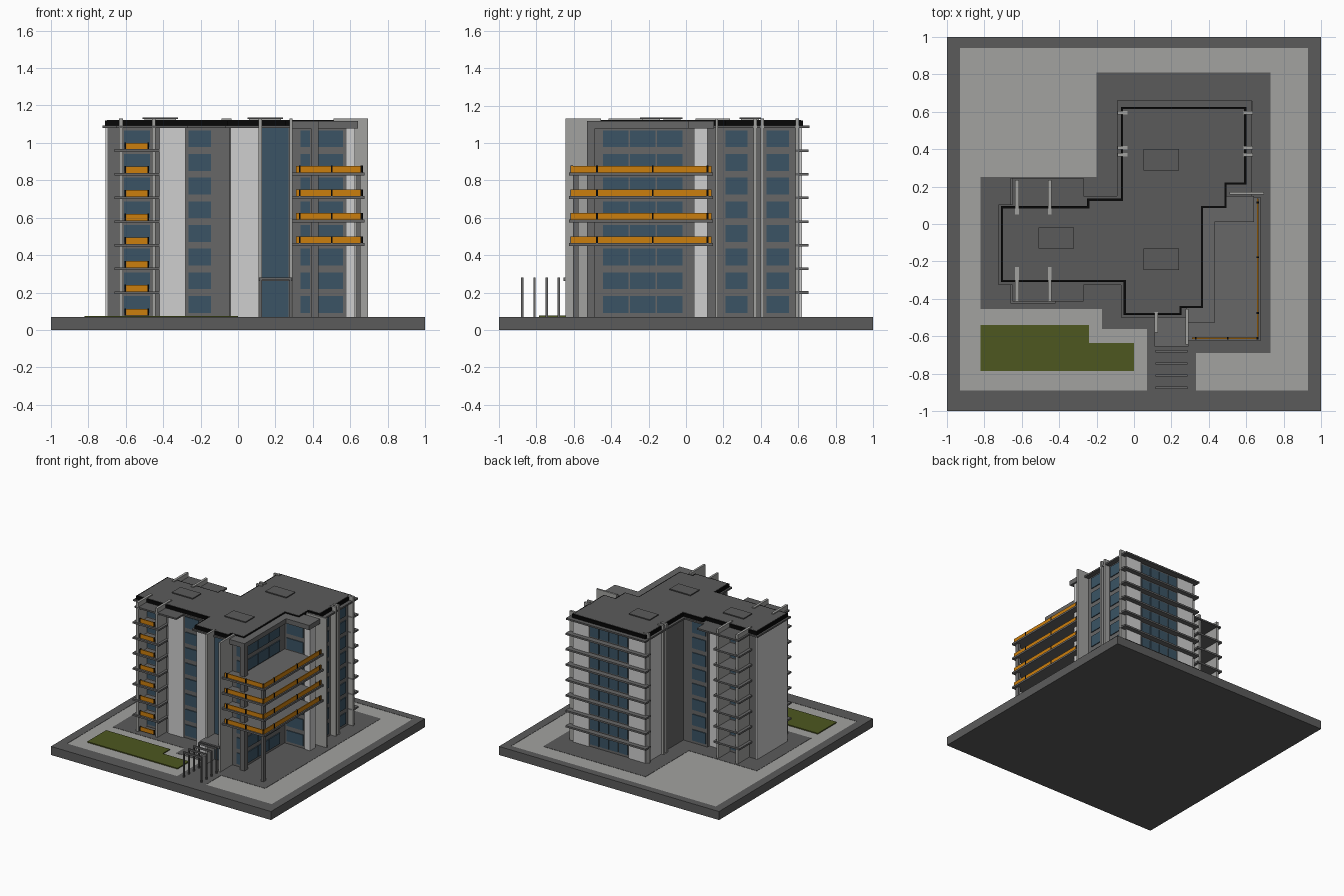
import bpy, bmesh

if "Cube" in bpy.data.objects:
    bpy.data.objects.remove(bpy.data.objects["Cube"])


def material(name, r, g, b):
    m = bpy.data.materials.new(name)
    m.diffuse_color = (r, g, b, 1)
    m.use_nodes = True
    m.node_tree.nodes["Principled BSDF"].inputs["Base Color"].default_value = m.diffuse_color
    return m


DARK = material("dark_grey", .105, .105, .105)
WALL = material("wall_grey", .135, .135, .135)
LIGHT = material("light_grey", .36, .36, .35)
WHITE = material("white", .62, .62, .62)
GLASS = material("blue_glass", .043, .088, .128)
ORANGE = material("orange", .6, .21, .004)
BLACK = material("black", .002, .002, .002)
GREEN = material("grass_green", .075, .095, .014)


def finish(name, bm, mat):
    bmesh.ops.recalc_face_normals(bm, faces=bm.faces)
    me = bpy.data.meshes.new(name)
    bm.to_mesh(me)
    bm.free()
    me.materials.append(mat)
    ob = bpy.data.objects.new(name, me)
    bpy.context.collection.objects.link(ob)
    return ob


def boxes(name, mat, items):
    """One object from boxes given as x0, x1, y0, y1, z0, z1."""
    bm = bmesh.new()
    for x0, x1, y0, y1, z0, z1 in items:
        vs = bmesh.ops.create_cube(bm, size=1)["verts"]
        for v in vs:
            v.co = ((x0 + x1) / 2 + v.co.x * (x1 - x0),
                    (y0 + y1) / 2 + v.co.y * (y1 - y0),
                    (z0 + z1) / 2 + v.co.z * (z1 - z0))
    return finish(name, bm, mat)


def prism(name, mat, pts, z0, z1):
    """Vertical extrusion of a plan outline."""
    bm = bmesh.new()
    f = bm.faces.new([bm.verts.new((x, y, z0)) for x, y in pts])
    up = bmesh.ops.extrude_face_region(bm, geom=[f])["geom"]
    for v in up:
        if isinstance(v, bmesh.types.BMVert):
            v.co.z = z1
    return finish(name, bm, mat)


G = .07                                   # ground level
TOP = 1.08                                # top of walls
STEP = .1265                              # storey height
SILLS = [.977 - STEP * i for i in range(8)]
SLABS = [.952 - STEP * i for i in range(7)]


def plate(axis, plane, a, b, z0, z1, t=.007):
    """Thin plate on a wall; t is signed outward."""
    p, q = sorted((plane - .002 * (1 if t > 0 else -1), plane + t))
    return (a, b, p, q, z0, z1) if axis == "y" else (p, q, a, b, z0, z1)


def windows(name, axis, plane, a, b, n, t):
    """Column of windows on all storeys, n panes wide."""
    gap = .008
    w = (b - a - gap * (n - 1)) / n
    boxes(name, GLASS, [plate(axis, plane, a + i * (w + gap), a + i * (w + gap) + w, z, z + .09, t)
                        for z in SILLS for i in range(n)])


# Ground: plinth, pavement, apron, lawn
boxes("base_slab", DARK, [(-1, 1, -1, 1, 0, .066)])
boxes("pavement", LIGHT, [(-.93, .93, -.89, .94, .06, .068)])
prism("apron", DARK, [(-.82, .25), (-.2, .25), (-.2, .81), (.73, .81), (.73, -.69), (.33, -.69),
                      (.33, -.895), (.07, -.895), (.07, -.56), (-.17, -.56), (-.17, -.455),
                      (-.82, -.455)], .06, G)
rim = [(-1, 1, -1, -.89), (-1, 1, .94, 1), (-1, -.93, -.89, .94), (.93, 1, -.89, .94)]
boxes("base_border", DARK, [(*r, .06, G) for r in rim])
prism("lawn", GREEN, [(-.82, -.54), (-.24, -.54), (-.24, -.635), (0, -.635), (0, -.785),
                      (-.82, -.785)], .06, .076)

# Main walls
prism("building_walls", WALL, [(-.7, .085), (-.28, .085), (-.28, .12), (-.06, .12), (-.06, .61),
                               (.59, .61), (.59, .12), (.59, .05), (.39, .05), (.39, -.49),
                               (.27, -.49), (.27, -.475), (-.045, -.475), (-.045, -.3),
                               (-.7, -.3)], G, TOP)

# Roof slab, fascia of the right recess, and parapet
prism("roof_slab", DARK, [(-.725, .105), (-.65, .105), (-.65, .245), (-.27, .245), (-.27, .15),
                          (-.09, .15), (-.09, .66), (.63, .66), (.63, .1), (.4, .1), (.4, -.5),
                          (-.07, -.5), (-.07, -.325), (-.27, -.325), (-.27, -.415),
                          (-.65, -.415), (-.65, -.325), (-.725, -.325)], TOP, 1.093)
prism("recess_fascia", WALL, [(.28, -.53), (.43, -.53), (.43, .01), (.64, .01), (.64, .15),
                              (.36, .15), (.36, -.44), (.28, -.44)], TOP - .003, 1.116)
outline = [(-.71, .095), (-.25, .095), (-.25, .135), (-.07, .135), (-.07, .625), (.6, .625),
           (.6, .21), (.495, .21), (.495, .085), (.37, .085), (.37, -.45), (.255, -.45),
           (.255, -.487), (-.055, -.487), (-.055, -.31), (-.71, -.31)]
prism("parapet", BLACK, outline, 1.09, 1.12)
# roof surface is the parapet outline moved inwards by its thickness
T = .011
inner = []
for i, (x, y) in enumerate(outline):
    (px, py), (nx, ny) = outline[i - 1], outline[(i + 1) % len(outline)]
    dx = T * ((py < y) - (py > y) + (ny > y) - (ny < y))
    dy = T * ((px > x) - (px < x) + (nx < x) - (nx > x))
    inner.append((x + dx, y + dy))
prism("roof_surface", DARK, inner, 1.1, 1.122)
hatches = [(-.51, -.32, -.13, -.02), (.05, .24, .285, .4), (.05, .24, -.245, -.13)]
boxes("roof_hatch_sides", LIGHT, [(a + .01, b - .01, c + .01, d - .01, 1.11, 1.13)
                                  for a, b, c, d in hatches])
boxes("roof_hatch_lids", DARK, [(*h, 1.128, 1.136) for h in hatches])

# White wall panels
boxes("white_panels", WHITE, [
    plate("y", -.3, -.42, -.28, G, TOP, -.009), plate("y", .085, -.42, -.28, G, TOP, .009),
    plate("y", -.475, -.04, .11, G, TOP, -.009), plate("x", -.7, -.305, .09, G, TOP, -.008),
    plate("y", .61, .45, .592, G, TOP, .009), plate("y", .61, -.063, .09, G, TOP, .009),
    plate("x", -.06, .41, .612, G, TOP, -.008),
    (.58, .625, .042, .115, G, TOP)])

# Windows on every side
windows("front_balcony_windows", "y", -.3, -.61, -.47, 1, -.007)
windows("back_balcony_windows", "y", .085, -.61, -.47, 1, .007)
windows("front_left_windows", "y", -.3, -.265, -.145, 1, -.007)
windows("back_left_windows", "y", .12, -.265, -.145, 1, .007)
windows("recess_front_windows", "y", .05, .41, .56, 1, -.007)
windows("recess_side_windows", "x", .39, -.445, -.02, 3, .007)
windows("narrow_front_windows", "y", -.49, .335, .385, 1, -.007)
windows("right_windows_a", "x", .59, .21, .33, 1, .007)
windows("right_windows_b", "x", .59, .43, .55, 1, .007)
windows("back_windows", "y", .61, .1, .44, 4, .007)
boxes("stair_glazing", GLASS, [plate("y", -.475, .125, .275, G, TOP, -.009)])

# Vertical fins
fins = []
for x in (-.625, -.45):
    fins += [(x - .01, x + .01, -.415, -.23, G, 1.13), (x - .01, x + .01, .05, .235, G, 1.13)]
for y in (.37, .408, .594):
    fins += [(-.088, -.035, y - .009, y + .009, G, 1.13), (.585, .636, y - .009, y + .009, G, 1.13)]
fins += [(.11, .127, -.58, -.47, G, 1.13), (.275, .292, -.645, -.455, G, 1.13),
         (.51, .695, .157, .172, G, 1.13)]
boxes("vertical_fins", LIGHT, fins)

# Left wing balconies, front and back, and back wing ledges
boxes("balcony_slabs", WALL, [(-.66, -.42, y0, y1, z, z + .014) for z in SLABS
                              for y0, y1 in ((-.425, -.29), (.08, .245))])
boxes("back_ledges", WALL, [(-.09, .637, .585, .655, z, z + .014) for z in SLABS])
LEVELS = [z + .014 for z in SLABS] + [.078]
boxes("balcony_rails", ORANGE, [(-.607, -.475, -.408, -.4, z, z + .034) for z in LEVELS])
boxes("balcony_rail_posts", BLACK, [(x, x + .008, -.41, -.398, z, z + .036) for z in LEVELS
                                    for x in (-.607, -.483)])

# Right corner terraces on a column
TERR = [.83 - STEP * i * .995 for i in range(4)]
bm_pts = [(.285, -.625), (.675, -.625), (.675, .145), (.38, .145), (.38, -.48), (.285, -.48)]
for i, z in enumerate(TERR):
    prism(f"terrace_slab_{i + 1}", WALL, bm_pts, z - .003, z + .012)
boxes("terrace_rails", ORANGE, [r for z in TERR for r in (
    (.31, .665, -.615, -.607, z + .013, z + .047), (.657, .665, -.615, .135, z + .013, z + .047))])
posts = []
for z in TERR:
    posts += [(x, x + .009, -.617, -.605, z + .01, z + .048) for x in (.325, .497, .655)]
    posts += [(.655, .667, y, y + .009, z + .01, z + .048) for y in (-.48, -.183, .11)]
boxes("terrace_rail_posts", BLACK, posts)
boxes("terrace_columns", WALL, [(.632, .655, -.605, -.575, G, .83), (.39, .43, -.53, -.487, G, TOP)])

# Entrance canopy and pergola portals
boxes("entrance_canopy", WALL, [(.11, .29, -.655, -.48, .262, .28)])
portals = []
for y in (-.875, -.81, -.745, -.68):
    portals += [(.115, .127, y - .006, y + .006, G, .28), (.275, .287, y - .006, y + .006, G, .28),
                (.115, .287, y - .006, y + .006, .266, .28)]
boxes("entrance_pergola", WALL, portals)
